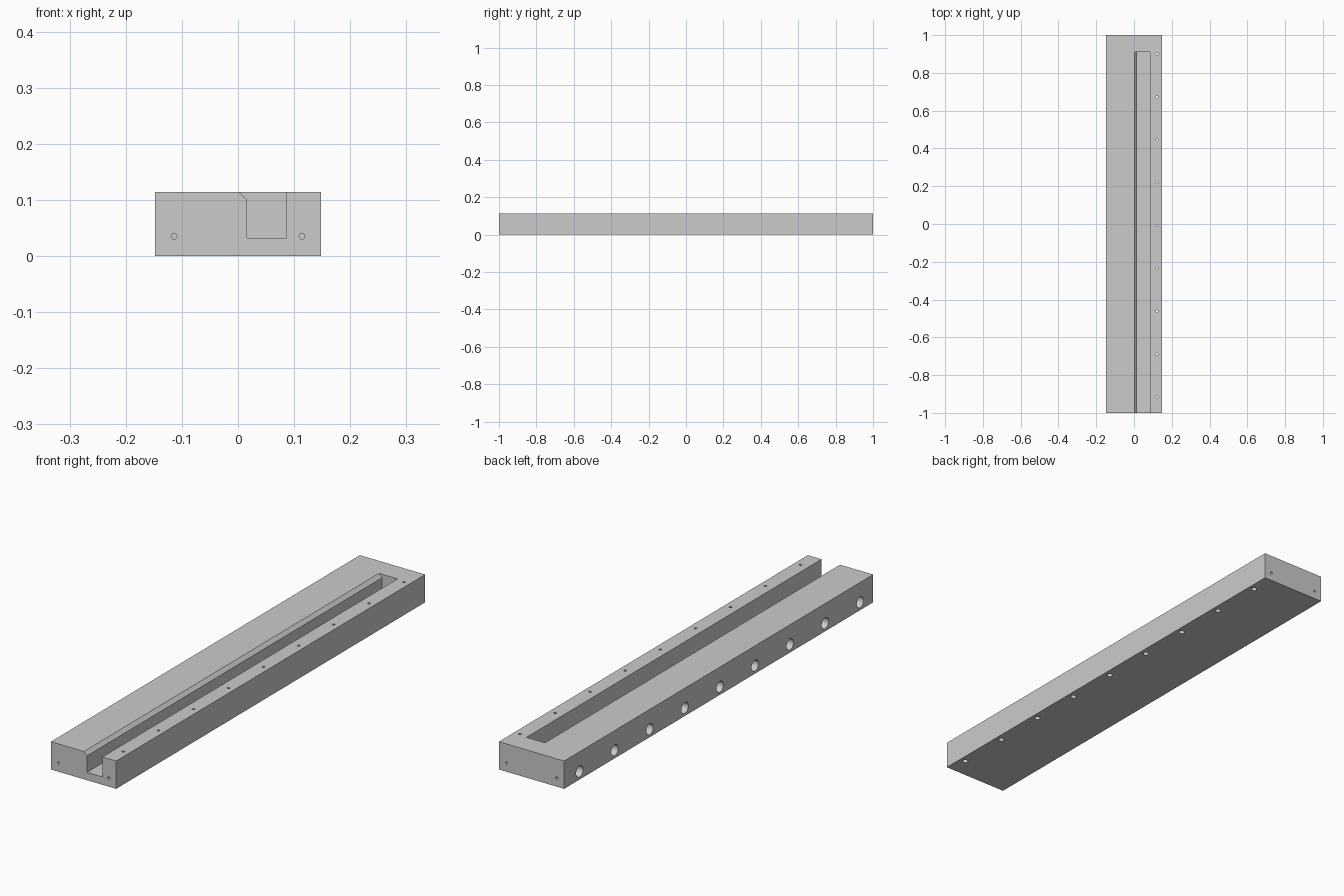
import bpy, bmesh
from mathutils import Matrix

default = bpy.data.objects.get("Cube")
if default:
    bpy.data.objects.remove(default, do_unlink=True)

HALF_W, HALF_L, HEIGHT = 0.148, 1.0, 0.114
PITCH, MIDDLE = 0.227, -0.008
row = [MIDDLE + PITCH * i for i in range(-4, 5)]

grey = bpy.data.materials.new("plain_grey")
grey.use_nodes = True
colour = (0.6, 0.6, 0.6, 1)
grey.diffuse_color = colour
grey.node_tree.nodes["Principled BSDF"].inputs["Base Color"].default_value = colour


def make_object(name, bm):
    bmesh.ops.recalc_face_normals(bm, faces=bm.faces)
    mesh = bpy.data.meshes.new(name)
    bm.to_mesh(mesh)
    bm.free()
    mesh.materials.append(grey)
    obj = bpy.data.objects.new(name, mesh)
    bpy.context.collection.objects.link(obj)
    return obj


def prism(name, profile, y0, y1):
    """Extrude an x-z outline along y."""
    bm = bmesh.new()
    face = bm.faces.new([bm.verts.new((x, y0, z)) for x, z in profile])
    new = bmesh.ops.extrude_face_region(bm, geom=[face])["geom"]
    verts = [v for v in new if isinstance(v, bmesh.types.BMVert)]
    bmesh.ops.translate(bm, verts=verts, vec=(0, y1 - y0, 0))
    return make_object(name, bm)


def drills(name, centres, axis, radius, length):
    """Cylinders centred on the given points, all along one axis."""
    turn = {"X": Matrix.Rotation(1.570796, 4, "Y"),
            "Y": Matrix.Rotation(1.570796, 4, "X"),
            "Z": Matrix.Identity(4)}[axis]
    bm = bmesh.new()
    for c in centres:
        bmesh.ops.create_cone(bm, cap_ends=True, segments=32, radius1=radius,
                              radius2=radius, depth=length,
                              matrix=Matrix.Translation(c) @ turn)
    return make_object(name, bm)


# Solid bar
bar = prism("slotted_bar", [(-HALF_W, 0), (HALF_W, 0), (HALF_W, HEIGHT),
                            (-HALF_W, HEIGHT)], -HALF_L, HALF_L)

# Slot open at the front, chamfered along one upper edge
over = 0.05
slot = prism("slot_cutter", [(0.016, 0.032), (0.086, 0.032), (0.086, HEIGHT + over),
                             (0.002 - over, HEIGHT + over), (0.016, 0.1)],
             -HALF_L - over, 0.91)

# Screw holes through the narrow lip, with counterbores underneath
screws = drills("screw_hole_cutter", [(0.122, y, HEIGHT / 2) for y in row], "Z", 0.0055, 0.2)
bores = drills("counterbore_cutter", [(0.122, y, 0) for y in row], "Z", 0.011, 0.08)

# Wide blind holes in the thick side, small blind holes in both ends
pockets = drills("side_hole_cutter", [(-HALF_W, y, 0.033) for y in row], "X", 0.0225, 0.2)
ends = drills("end_hole_cutter", [(x, y, 0.035) for x in (-0.114, 0.114)
                                  for y in (-HALF_L, HALF_L)], "Y", 0.005, 0.12)

# Cut everything out of the bar
bpy.ops.object.select_all(action="DESELECT")
bpy.context.view_layer.objects.active = bar
bar.select_set(True)
for cutter in (slot, screws, bores, pockets, ends):
    cutter.hide_render = True
    mod = bar.modifiers.new(cutter.name, "BOOLEAN")
    mod.operation = "DIFFERENCE"
    mod.solver = "EXACT"
    mod.object = cutter
    bpy.ops.object.modifier_apply(modifier=mod.name)
    bpy.data.objects.remove(cutter, do_unlink=True)

bpy.ops.object.shade_smooth_by_angle(angle=0.5)
